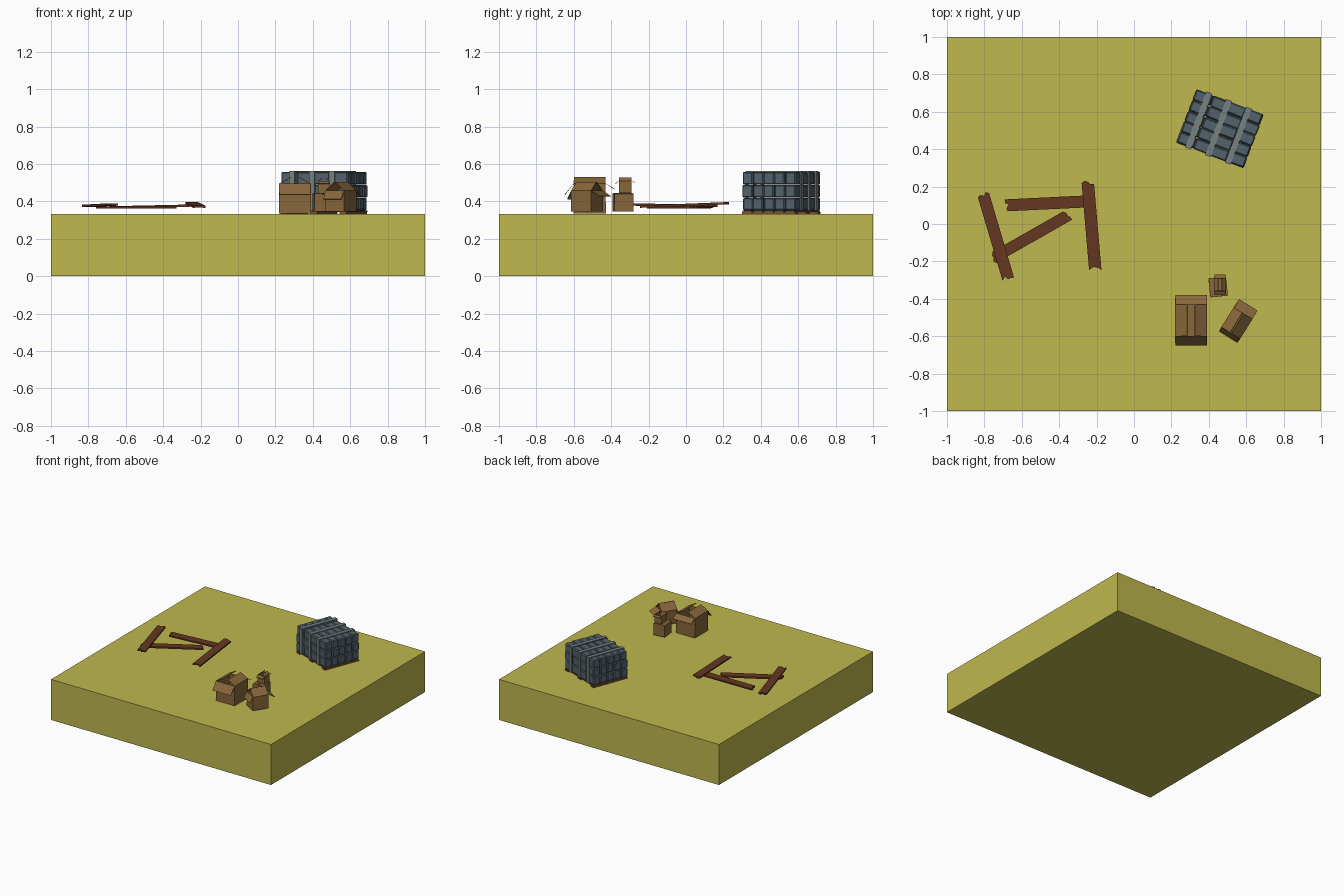
import bpy, bmesh, math, random
from mathutils import Matrix, Vector

random.seed(4)
cube = bpy.data.objects.get("Cube")
if cube:
    bpy.data.objects.remove(cube, do_unlink=True)


def material(name, rgb):
    m = bpy.data.materials.new(name)
    m.use_nodes = True
    m.diffuse_color = (*rgb, 1)
    m.node_tree.nodes["Principled BSDF"].inputs["Base Color"].default_value = (*rgb, 1)
    return m


GRASS = material("olive ground", (0.52, 0.48, 0.076))
CARD = material("cardboard", (0.246, 0.135, 0.043))
WOOD = material("dark red wood", (0.13, 0.038, 0.016))
SLATE = material("slate blue", (0.086, 0.122, 0.15))
STRAP = material("grey strap", (0.19, 0.223, 0.22))
PALLET = material("pallet wood", (0.16, 0.085, 0.03))
GROUND = 0.333


def finish(bm, name, mat, matrix=None):
    bmesh.ops.recalc_face_normals(bm, faces=bm.faces)
    mesh = bpy.data.meshes.new(name)
    bm.to_mesh(mesh)
    bm.free()
    mesh.materials.append(mat)
    ob = bpy.data.objects.new(name, mesh)
    if matrix:
        ob.matrix_world = matrix
    bpy.context.collection.objects.link(ob)
    return ob


def add_block(bm, centre, size, turn=0):
    m = Matrix.Translation(centre) @ Matrix.Rotation(turn, 4, "Z") @ Matrix.Diagonal((*size, 1))
    bmesh.ops.create_cube(bm, size=1, matrix=m)


def place(x, y, z, degrees):
    return Matrix.Translation((x, y, z)) @ Matrix.Rotation(math.radians(degrees), 4, "Z")


# Ground slab
bm = bmesh.new()
add_block(bm, (0, 0, GROUND / 2), (2, 2, GROUND))
finish(bm, "ground", GRASS)

# Strapped stack of blocks on a pallet
stack = place(0.459, 0.51, GROUND, -21)
W, D, LAYER, BASE = 0.385, 0.305, 0.069, 0.018
bm = bmesh.new()
for i in range(4):
    for j in range(5):
        for k in range(3):
            jig = [random.uniform(-0.003, 0.003) for _ in range(3)]
            pos = ((i - 1.5) * W / 4 + jig[0], (j - 2) * D / 5 + jig[1],
                   BASE + (k + 0.5) * LAYER)
            add_block(bm, pos, (W / 4 - 0.003, D / 5 - 0.002, LAYER - 0.002), jig[2] * 8)
blocks = finish(bm, "block_stack", SLATE, stack)
bevel = blocks.modifiers.new("chamfer", "BEVEL")
bevel.width = 0.006
bevel.segments = 1

bm = bmesh.new()
top = BASE + 3 * LAYER
for u in (-0.122, -0.008, 0.106):
    add_block(bm, (u, 0, top + 0.001), (0.032, D + 0.014, 0.007))
    for side in (-1, 1):
        add_block(bm, (u, side * (D / 2 + 0.004), (top + BASE) / 2),
                  (0.032, 0.007, top - BASE))
finish(bm, "straps", STRAP, stack)

bm = bmesh.new()
for j in range(5):
    add_block(bm, (0, (j - 2) * D / 5, BASE - 0.004), (W, D / 5 - 0.01, 0.008))
for u in (-1, 0, 1):
    add_block(bm, (u * W * 0.44, 0, 0.005), (0.04, D, 0.01))
finish(bm, "pallet", PALLET, stack)


# Broken planks with splintered ends
def plank(name, start, end, width):
    a, b = Vector(start), Vector(end)
    length, h = (b - a).length, width / 2

    def splinter():
        return [(random.uniform(-0.012, 0.014), t * h) for t in (-1, -0.4, -0.1, 0.5, 1)]

    outline = [(length / 2 + dx, y) for dx, y in splinter()]
    outline += [(-length / 2 - dx, -y) for dx, y in splinter()]
    bm = bmesh.new()
    face = bm.faces.new([bm.verts.new((x, y, -0.006)) for x, y in outline])
    up = bmesh.ops.extrude_face_region(bm, geom=[face])["geom"]
    bmesh.ops.translate(bm, vec=(0, 0, 0.012),
                        verts=[v for v in up if isinstance(v, bmesh.types.BMVert)])
    x = (b - a).normalized()
    y = Vector((0, 0, 1)).cross(x).normalized()
    m = Matrix((x, y, x.cross(y))).transposed().to_4x4()
    finish(bm, name, WOOD, Matrix.Translation((a + b) / 2) @ m)


plank("plank_outer", (-0.805, 0.155, 0.376), (-0.675, -0.285, 0.383), 0.064)
plank("plank_diagonal", (-0.75, -0.18, 0.367), (-0.355, 0.045, 0.368), 0.062)
plank("plank_cross", (-0.68, 0.1, 0.368), (-0.225, 0.122, 0.378), 0.064)
plank("plank_inner", (-0.247, 0.22, 0.39), (-0.208, -0.235, 0.372), 0.066)


# Open cardboard boxes: one folded sheet, side flaps inward, end flaps outward
def carton(name, matrix, w, d, h, side_flap, back_flap, front_flap):
    bm = bmesh.new()
    corners = [(-w / 2, -d / 2), (w / 2, -d / 2), (w / 2, d / 2), (-w / 2, d / 2)]
    low = [bm.verts.new((x, y, 0)) for x, y in corners]
    high = [bm.verts.new((x, y, h)) for x, y in corners]
    bm.faces.new(low[::-1])
    outward = [(0, -1), (1, 0), (0, 1), (-1, 0)]
    flaps = [front_flap, side_flap, back_flap, side_flap]
    for i in range(4):
        j = (i + 1) % 4
        bm.faces.new((low[i], low[j], high[j], high[i]))
        out, rise = flaps[i]
        move = Vector((outward[i][0] * out, outward[i][1] * out, rise))
        tip = [bm.verts.new(high[n].co + move) for n in (j, i)]
        bm.faces.new((high[i], high[j], *tip))
    ob = finish(bm, name, CARD, matrix)
    solid = ob.modifiers.new("card thickness", "SOLIDIFY")
    solid.thickness = 0.004
    solid.offset = 0


carton("large_box", place(0.305, -0.515, GROUND + 0.002, 0), 0.168, 0.17, 0.16,
       (-0.064, 0.034), (0.048, -0.03), (0.048, -0.06))
carton("medium_box", place(0.55, -0.53, 0.347, -32), 0.115, 0.125, 0.11,
       (-0.054, 0.045), (0.052, -0.03), (0.024, -0.045))
carton("small_lower_box", place(0.45, -0.337, 0.347, 6), 0.092, 0.1, 0.092,
       (-0.044, 0.004), (-0.03, -0.006), (-0.03, -0.006))
carton("small_upper_box", place(0.46, -0.325, 0.447, 0), 0.06, 0.066, 0.062,
       (-0.02, 0.016), (0.02, -0.008), (0.02, -0.014))
